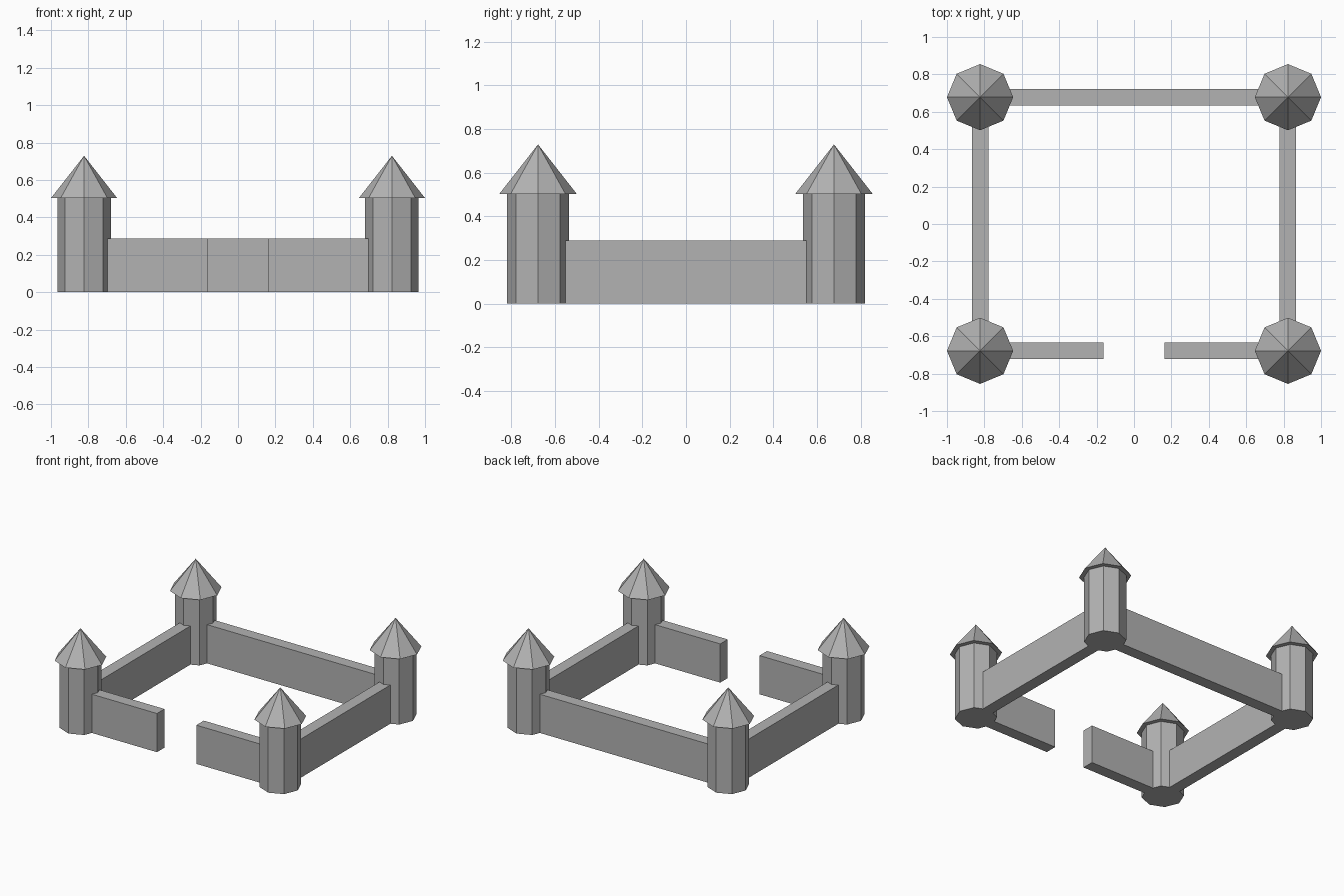
import bpy
import bmesh
from mathutils import Matrix

if "Cube" in bpy.data.objects:
    bpy.data.objects.remove(bpy.data.objects["Cube"])

TX, TY = 0.823, 0.678        # tower centres
WALL_H, WALL_T = 0.288, 0.088
GATE = 0.162                 # half width of the gate gap

stone = bpy.data.materials.new("stone_grey")
stone.diffuse_color = (0.45, 0.45, 0.45, 1)
stone.use_nodes = True
stone.node_tree.nodes["Principled BSDF"].inputs["Base Color"].default_value = stone.diffuse_color


def finish(name, bm):
    mesh = bpy.data.meshes.new(name)
    bm.to_mesh(mesh)
    bm.free()
    mesh.materials.append(stone)
    obj = bpy.data.objects.new(name, mesh)
    bpy.context.collection.objects.link(obj)


def cone(name, r1, r2, z0, z1, x, y):
    bm = bmesh.new()
    bmesh.ops.create_cone(bm, cap_ends=True, segments=8, radius1=r1, radius2=r2,
                          depth=z1 - z0,
                          matrix=Matrix.Translation((x, y, (z0 + z1) / 2)))
    finish(name, bm)


def wall(name, x0, x1, y0, y1):
    bm = bmesh.new()
    m = (Matrix.Translation(((x0 + x1) / 2, (y0 + y1) / 2, WALL_H / 2))
         @ Matrix.Diagonal((x1 - x0, y1 - y0, WALL_H, 1)))
    bmesh.ops.create_cube(bm, size=1, matrix=m)
    finish(name, bm)


# Corner towers with pointed roofs
for sy, row in ((-1, "front"), (1, "back")):
    for sx, side in ((-1, "left"), (1, "right")):
        cone(f"{row}_{side}_tower", 0.143, 0.143, 0, 0.503, sx * TX, sy * TY)
        cone(f"{row}_{side}_roof", 0.177, 0, 0.503, 0.729, sx * TX, sy * TY)

# Walls running between tower centres, with a gate gap in the front
h = WALL_T / 2
wall("back_wall", -TX, TX, TY - h, TY + h)
wall("front_left_wall", -TX, -GATE, -TY - h, -TY + h)
wall("front_right_wall", GATE, TX, -TY - h, -TY + h)
wall("left_wall", -TX - h, -TX + h, -TY, TY)
wall("right_wall", TX - h, TX + h, -TY, TY)
